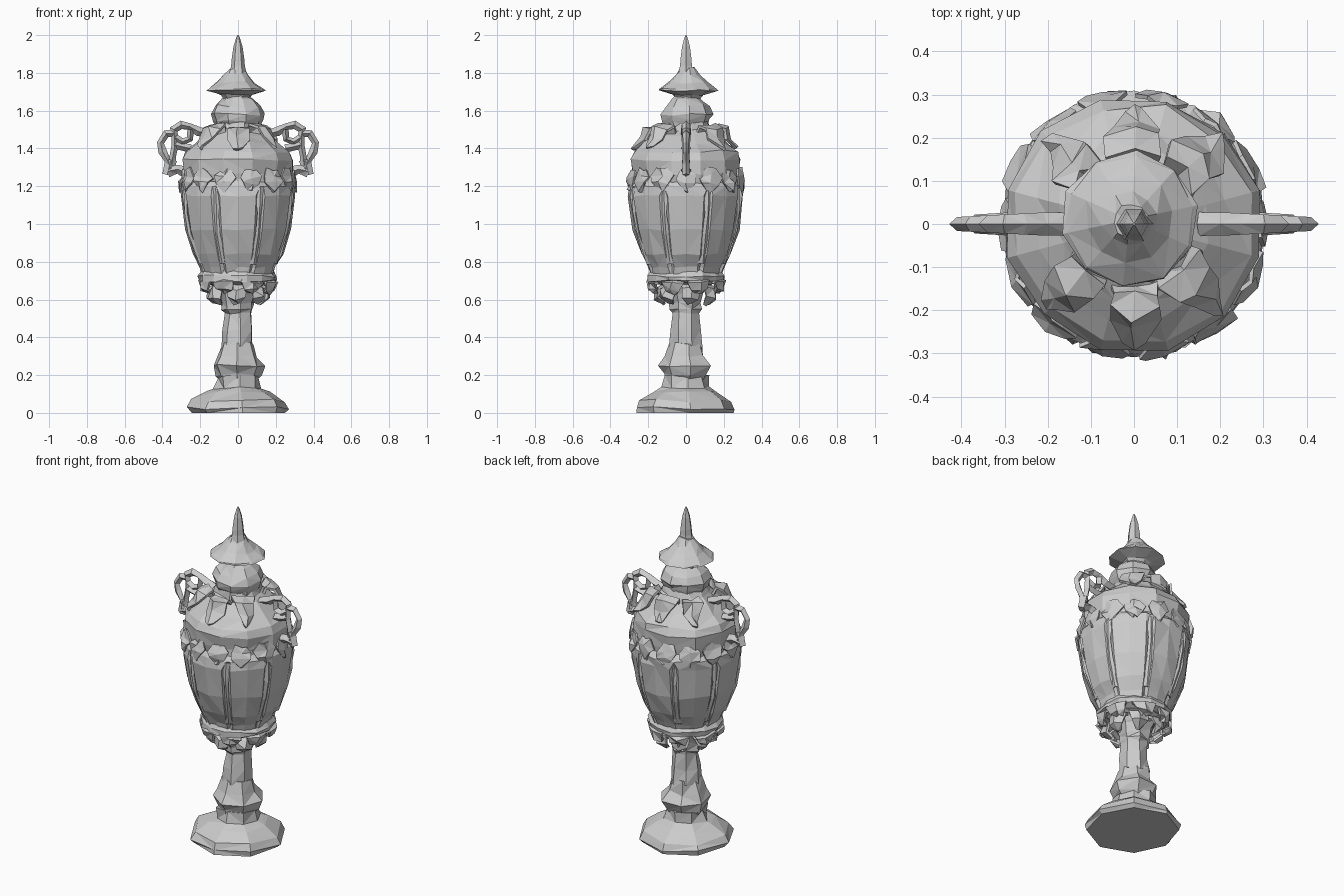
import bpy, bmesh, random
from math import sin, cos, radians, pi
from mathutils import Vector

if "Cube" in bpy.data.objects:
    bpy.data.objects.remove(bpy.data.objects["Cube"])

random.seed(4)


def finish(bm, name, solid=0.0):
    bmesh.ops.recalc_face_normals(bm, faces=bm.faces)
    bmesh.ops.triangulate(bm, faces=bm.faces)
    me = bpy.data.meshes.new(name)
    bm.to_mesh(me)
    bm.free()
    ob = bpy.data.objects.new(name, me)
    bpy.context.collection.objects.link(ob)
    if solid:
        m = ob.modifiers.new("thickness", "SOLIDIFY")
        m.thickness = solid
        m.offset = 0
    return ob


def lathe(name, profile, angles, jitter=0.0, shape=None, centre=(0, 0)):
    """Faceted turned part: rings of (radius, z), closed with end caps."""
    bm = bmesh.new()
    rings = []
    for r, z in profile:
        ring = []
        for i, a in enumerate(angles):
            f = shape(i, z) if shape else 1.0
            rr = r * f + random.uniform(-jitter, jitter)
            zz = max(0, z + (random.uniform(-jitter, jitter) if z > 0.005 else 0))
            ring.append(bm.verts.new((centre[0] + rr * cos(a), centre[1] + rr * sin(a), zz)))
        rings.append(ring)
    n = len(angles)
    for lo, hi in zip(rings, rings[1:]):
        for i in range(n):
            bm.faces.new((lo[i], lo[(i + 1) % n], hi[(i + 1) % n], hi[i]))
    bm.faces.new(rings[0][::-1])
    bm.faces.new(rings[-1])
    return finish(bm, name)


def even(n, phase=0.0):
    return [radians(phase) + 2 * pi * i / n for i in range(n)]


def leaf_ring(name, rows, angles, ridge=0.015, jitter=0.008, solid=0.016):
    """Ring of folded leaves; rows are (radius, z, half width)."""
    bm = bmesh.new()
    for a in angles:
        out, side = Vector((cos(a), sin(a), 0)), Vector((-sin(a), cos(a), 0))
        prev = None
        for r, z, w in rows:
            cur = []
            for s in (-1, 0, 1):
                p = out * (r + (ridge if s == 0 else 0)) + side * (s * w)
                p += Vector([random.uniform(-jitter, jitter) for _ in range(3)])
                cur.append(bm.verts.new(p + Vector((0, 0, z))))
            if prev:
                for j in (0, 1):
                    bm.faces.new((prev[j], prev[j + 1], cur[j + 1], cur[j]))
            prev = cur
    return finish(bm, name, solid)


# Foot, knop and stem
lathe("foot", [(0.255, 0), (0.265, 0.025), (0.24, 0.065), (0.17, 0.115), (0.125, 0.135),
               (0.115, 0.19)], even(8, 5), 0.011)
lathe("stem_knop", [(0.105, 0.18), (0.12, 0.2), (0.142, 0.25), (0.105, 0.3),
                    (0.083, 0.37)], even(7, 10), 0.009)
lathe("stem", [(0.085, 0.35), (0.078, 0.44), (0.07, 0.53), (0.085, 0.55), (0.085, 0.58),
               (0.1, 0.63), (0.13, 0.68)], even(7, 22), 0.007)

# Bowl with eight raised panels divided by narrow grooves
bowl_angles = [radians(45 * k + o) for k in range(8) for o in (-18, 0, 18, 22.5)]


def panel_shape(i, z):
    if not 0.76 < z < 1.19:
        return 1.0
    return (1.0, 0.98, 1.0, 0.93)[i % 4]


lathe("bowl", [(0.1, 0.66), (0.18, 0.7), (0.205, 0.77), (0.243, 0.84), (0.285, 0.97),
               (0.31, 1.15), (0.305, 1.2), (0.28, 1.23)],
      bowl_angles, 0.005, panel_shape)

# Shoulder and neck
lathe("shoulder", [(0.285, 1.2), (0.295, 1.26), (0.297, 1.34), (0.28, 1.385), (0.225, 1.43),
                   (0.175, 1.47), (0.135, 1.5), (0.12, 1.54)], even(12, 15), 0.009)

# Leafwork under the bowl, around its waist and on the shoulder
lathe("bowl_rim", [(0.17, 0.685), (0.205, 0.7), (0.21, 0.725), (0.19, 0.75)], even(14), 0.007)
leaf_ring("bowl_base_leaves", [(0.15, 0.71, 0.05), (0.19, 0.69, 0.06), (0.185, 0.655, 0.04),
                               (0.16, 0.64, 0.012)], even(8, 22), 0.018, 0.01)
leaf_ring("calyx_leaves", [(0.09, 0.68, 0.04), (0.14, 0.655, 0.05), (0.15, 0.61, 0.04),
                           (0.11, 0.58, 0.012)], even(7, 10), 0.02, 0.01)
leaf_ring("waist_leaves", [(0.283, 1.29, 0.03), (0.293, 1.25, 0.06), (0.305, 1.215, 0.05),
                           (0.3, 1.175, 0.012)], even(14, 0), 0.009, 0.011, 0.01)
leaf_ring("panel_ribs", [(0.293, 1.19, 0.025), (0.292, 1.06, 0.01), (0.27, 0.95, 0.012),
                         (0.212, 0.79, 0.018)], even(8, 22.5), 0.009, 0.004, 0.008)
leaf_ring("shoulder_scrolls", [(0.125, 1.47, 0.05), (0.155, 1.515, 0.055), (0.195, 1.505, 0.06),
                               (0.225, 1.45, 0.05), (0.265, 1.405, 0.018)],
          [radians(a) for a in (45, 90, 135, 225, 270, 315)], 0.018, 0.013)

# Domed lid, flared cap and finial, set a touch off axis
lathe("lid", [(0.12, 1.51), (0.13, 1.55), (0.142, 1.58), (0.118, 1.625), (0.085, 1.66),
              (0.06, 1.68)], even(9, 8), 0.008)
lathe("lid_cap", [(0.06, 1.655), (0.085, 1.685), (0.158, 1.705), (0.152, 1.714), (0.105, 1.75),
                  (0.062, 1.79), (0.04, 1.825)], even(10, 12), 0.006, None, (-0.01, 0.01))
lathe("finial", [(0.045, 1.8), (0.036, 1.84), (0.034, 1.87), (0.024, 1.94), (0.01, 1.985),
                 (0.003, 2.0)], even(6), 0.0)

# Scroll handles: one side as bent ribbons, mirrored to the other
scrolls = [
    # upper loop joining the shoulder
    [(0.15, 1.475), (0.21, 1.49), (0.255, 1.515), (0.30, 1.525), (0.34, 1.50), (0.335, 1.46),
     (0.295, 1.435), (0.255, 1.45), (0.25, 1.50)],
    # outer loop running down to the leaf end
    [(0.335, 1.48), (0.38, 1.478), (0.41, 1.43), (0.40, 1.385), (0.375, 1.34), (0.355, 1.29)],
    # inner strap down to the bowl
    [(0.335, 1.47), (0.335, 1.41), (0.345, 1.36), (0.35, 1.31)],
    # lower stay
    [(0.25, 1.4), (0.30, 1.41), (0.335, 1.42)],
]


def ribbon(bm, path, w=0.021, d=0.021):
    pts = [Vector((x, 0, z)) for x, z in path]
    prev = None
    for i, p in enumerate(pts):
        t = (pts[min(i + 1, len(pts) - 1)] - pts[max(i - 1, 0)]).normalized()
        n = Vector((t.z, 0, -t.x))
        k = random.uniform(0.8, 1.2)
        dd = d * (1.3 - max(0, p.x - 0.2) * 2.5)   # thinner towards the outside
        cur = [bm.verts.new(p + n * (w * k * cos(a)) + Vector((0, dd * sin(a), 0)))
               for a in even(4)]
        if prev:
            for j in range(4):
                bm.faces.new((prev[j], prev[(j + 1) % 4], cur[(j + 1) % 4], cur[j]))
        else:
            bm.faces.new(cur[::-1])
        prev = cur
    bm.faces.new(prev)


bm = bmesh.new()
for path in scrolls:
    ribbon(bm, path)
# Leaf foot of the handle, resting on the waist band
ribbon(bm, [(0.355, 1.34), (0.365, 1.3), (0.375, 1.26)], 0.028, 0.022)
ribbon(bm, [(0.27, 1.27), (0.32, 1.29), (0.37, 1.28)], 0.028, 0.025)
handles = finish(bm, "handles")
handles.modifiers.new("both_sides", "MIRROR").use_axis = (True, False, False)
